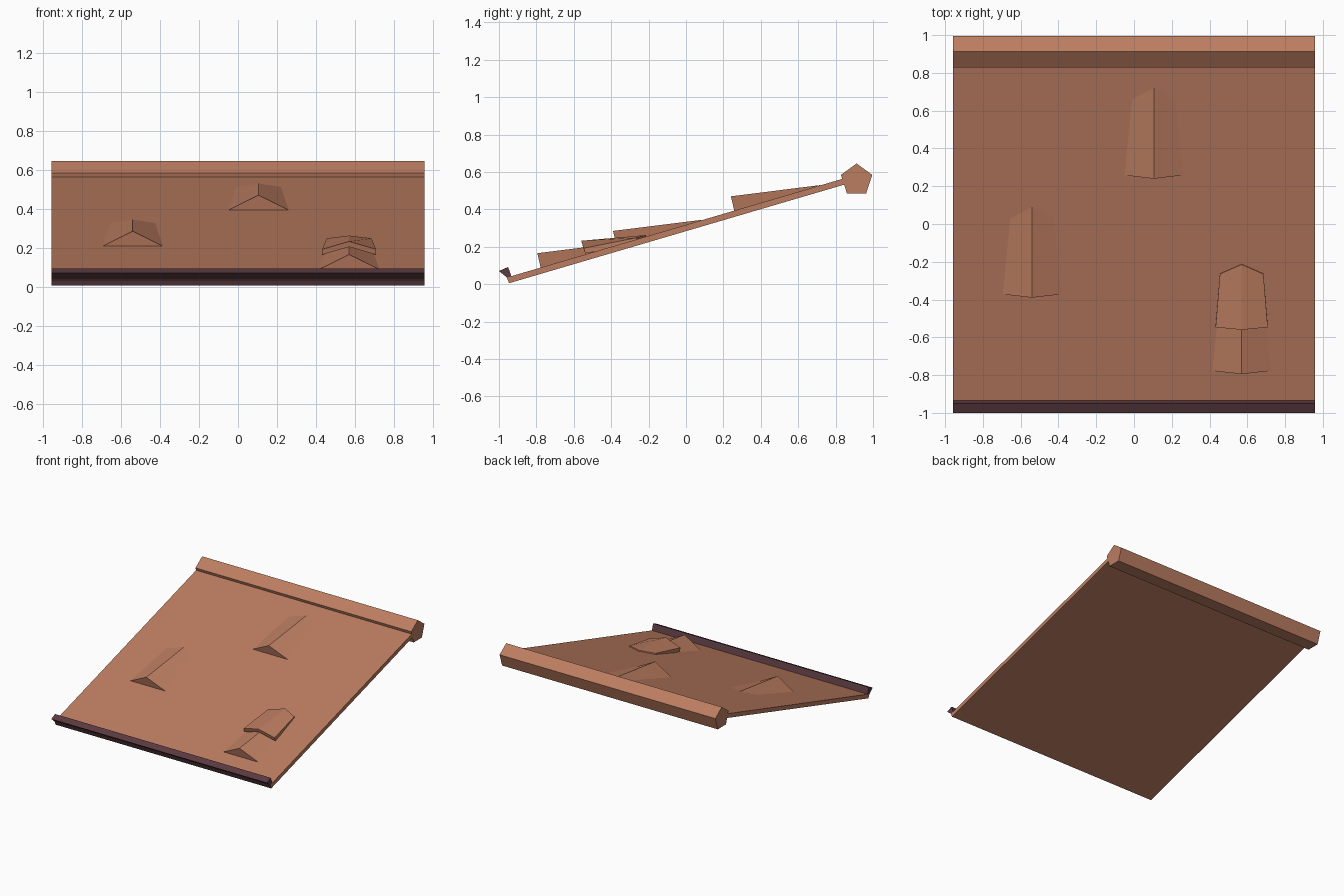
import bpy, bmesh, math

cube = bpy.data.objects.get("Cube")
if cube:
    bpy.data.objects.remove(cube, do_unlink=True)

HALF = 0.957


def material(name, rgb):
    m = bpy.data.materials.new(name)
    m.use_nodes = True
    m.diffuse_color = (*rgb, 1)
    m.node_tree.nodes["Principled BSDF"].inputs["Base Color"].default_value = (*rgb, 1)
    return m


clay = material("clay brown", (0.50, 0.205, 0.118))
plum = material("dark plum", (0.105, 0.043, 0.052))


def make(name, verts, faces, mats):
    mesh = bpy.data.meshes.new(name)
    mesh.from_pydata(verts, [], faces)
    bm = bmesh.new()
    bm.from_mesh(mesh)
    bmesh.ops.recalc_face_normals(bm, faces=bm.faces)
    bm.to_mesh(mesh)
    bm.free()
    for m in mats:
        mesh.materials.append(m)
    obj = bpy.data.objects.new(name, mesh)
    bpy.context.collection.objects.link(obj)
    return obj


def extrude_x(name, profile, mats):
    """Sweep a (y, z) profile across the full width."""
    n = len(profile)
    verts = [(x, y, z) for x in (-HALF, HALF) for y, z in profile]
    faces = [(i, (i + 1) % n, n + (i + 1) % n, n + i) for i in range(n)]
    faces += [tuple(range(n)), tuple(range(n, 2 * n))]
    return make(name, verts, faces, mats)


def roof_z(y):
    return 0.317 + 0.294 * y


# Sloping roof panel, with a dark front edge
panel = extrude_x("roof_panel", [(-0.946, 0.005), (-0.958, roof_z(-0.958)),
                                 (0.86, roof_z(0.86)), (0.87, 0.539)], [clay, plum])
for f in panel.data.polygons:
    if f.normal.y < -0.8:
        f.material_index = 1

# Five-sided ridge beam along the top
ridge = [(0.912 + 0.088 * math.sin(i * math.tau / 5),
          0.557 + 0.088 * math.cos(i * math.tau / 5)) for i in range(5)]
extrude_x("ridge_beam", ridge, [clay])

# Dark lip along the eave
extrude_x("eave_lip", [(-1.0, 0.07), (-0.951, 0.092), (-0.934, 0.042),
                       (-0.958, 0.036)], [plum])


# Raised tiles: a gabled front tapering back into the panel
def raised_tile(name, x, y):
    front, back, tip = y + 0.018, y + 0.42, y + 0.48
    verts = [(x - 0.155, front, roof_z(front)), (x + 0.155, front, roof_z(front)),
             (x, y, roof_z(y) + 0.082),
             (x - 0.115, back, roof_z(back)), (x + 0.115, back, roof_z(back)),
             (x, tip, roof_z(tip) + 0.001)]
    faces = [(0, 1, 2), (0, 2, 5, 3), (1, 4, 5, 2), (0, 3, 5, 4, 1)]
    make(name, verts, faces, [clay])


raised_tile("raised_tile_upper", 0.105, 0.24)
raised_tile("raised_tile_middle", -0.54, -0.39)
raised_tile("raised_tile_lower", 0.57, -0.795)

# Loose folded tile lapping over the lower raised tile
cx = 0.57
top = [(cx - 0.138, -0.547, 0.192), (cx, -0.56, 0.232), (cx + 0.138, -0.547, 0.192),
       (cx + 0.115, -0.265, 0.248), (cx, -0.215, 0.262), (cx - 0.115, -0.265, 0.248)]
under = [(x, y + 0.008, z - 0.028) for x, y, z in top]
sides = [(i, (i + 1) % 6, 6 + (i + 1) % 6, 6 + i) for i in range(6)]
make("lapped_tile", top + under,
     [(0, 1, 4, 5), (1, 2, 3, 4), (6, 7, 10, 11), (7, 8, 9, 10)] + sides, [clay])
